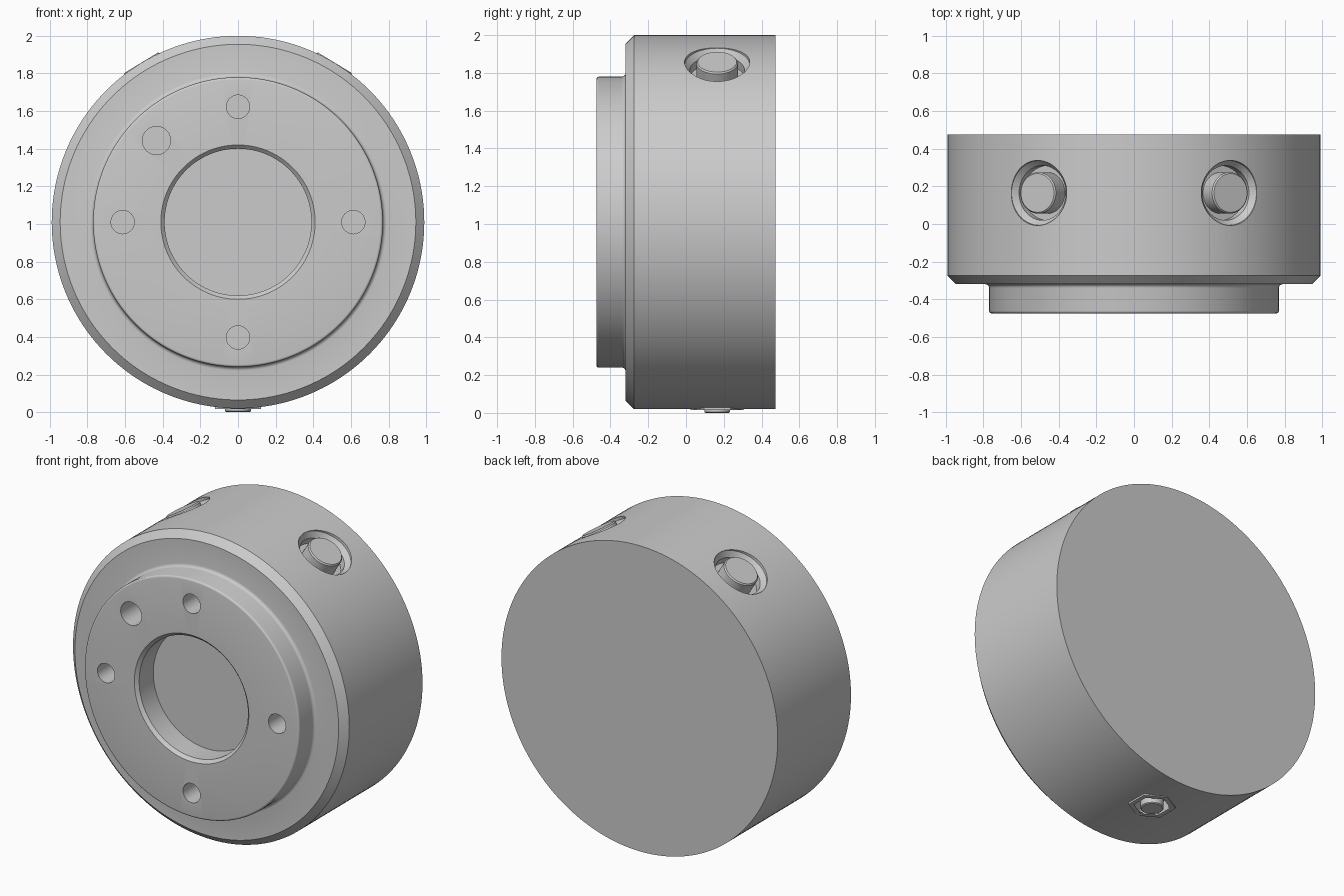
import bpy, bmesh, math
from mathutils import Matrix, Vector

if "Cube" in bpy.data.objects:
    bpy.data.objects.remove(bpy.data.objects["Cube"])

CZ, R, SCREW_Y = 1.01, 0.99, 0.165
UP_Y = Vector((0, 1, 0))


def revolve(name, profile, origin, axis, steps=128, turn=0.0):
    """Spin an (radius, height) profile about an axis; ends on the axis are closed."""
    bm = bmesh.new()
    verts = [bm.verts.new((r, 0, h)) for r, h in profile]
    edges = [bm.edges.new(p) for p in zip(verts, verts[1:])]
    bmesh.ops.spin(bm, geom=verts + edges, cent=(0, 0, 0), axis=(0, 0, 1),
                   angle=2 * math.pi, steps=steps)
    bmesh.ops.remove_doubles(bm, verts=bm.verts, dist=1e-5)
    bmesh.ops.recalc_face_normals(bm, faces=bm.faces)
    rot = Vector(axis).to_track_quat('Z', 'Y').to_matrix().to_4x4()
    bm.transform(Matrix.Translation(origin) @ rot @ Matrix.Rotation(turn, 4, 'Z'))
    mesh = bpy.data.meshes.new(name)
    bm.to_mesh(mesh)
    bm.free()
    obj = bpy.data.objects.new(name, mesh)
    bpy.context.collection.objects.link(obj)
    return obj


def smooth(obj, angle=30):
    bpy.ops.object.select_all(action='DESELECT')
    obj.select_set(True)
    bpy.context.view_layer.objects.active = obj
    bpy.ops.object.shade_smooth_by_angle(angle=math.radians(angle))


def cut(obj, cutters):
    bpy.context.view_layer.objects.active = obj
    for c in cutters:
        c.hide_render = True
        mod = obj.modifiers.new("cut", 'BOOLEAN')
        mod.operation, mod.solver, mod.object = 'DIFFERENCE', 'EXACT', c
        bpy.ops.object.modifier_apply(modifier=mod.name)
        bpy.data.objects.remove(c)


# Main body: drum with chamfered front, raised boss and central blind bore
edge = [(0.757 + 0.013 * math.sin(a), -0.462 - 0.013 * math.cos(a))
        for a in [math.radians(d) for d in (0, 22, 45, 68, 90)]]
fillet = [(0.79 - 0.02 * math.cos(a), -0.34 + 0.02 * math.sin(a))
          for a in [math.radians(d) for d in (0, 22, 45, 68, 90)]]
body = revolve("body", [(0, -0.31), (0.39, -0.31), (0.39, -0.455), (0.41, -0.475)]
               + edge + fillet
               + [(0.945, -0.32), (R, -0.275), (R, 0.475), (0, 0.475)],
               (0, 0, CZ), UP_Y, steps=160)

# Front face holes: four bolt holes and one larger pin hole
holes = [(0, 0.062), (90, 0.062), (180, 0.062), (270, 0.062), (135, 0.075)]
cutters = []
for deg, r in holes:
    a = math.radians(deg)
    pos = (0.613 * math.cos(a), 0, CZ + 0.613 * math.sin(a))
    cutters.append(revolve("hole_cutter", [(0, -0.6), (r, -0.6), (r, -0.2), (0, -0.2)],
                           pos, UP_Y, steps=40))

# Countersunk recesses for the two upper screws
screw_dirs = [Vector((s * math.sin(math.radians(31.2)), 0, math.cos(math.radians(31.2))))
              for s in (-1, 1)]
centre = Vector((0, SCREW_Y, CZ))
for d in screw_dirs:
    cutters.append(revolve("recess_cutter",
                           [(0, 0.89), (0.145, 0.89), (0.145, 0.94), (0.172, 0.972),
                            (0.176, 1.1), (0, 1.1)], centre, d, steps=64))

# Socket under the bottom nut
down = Vector((0, 0, -1))
cutters.append(revolve("socket_cutter", [(0, 0.92), (0.1, 0.92), (0.1, 1.1), (0, 1.1)],
                       centre, down, steps=48))
cut(body, cutters)
smooth(body)

# Upper screws
for d, side in zip(screw_dirs, ("left", "right")):
    smooth(revolve("upper_screw_" + side,
                   [(0, 0.87), (0.11, 0.87), (0.11, 0.983), (0.103, 0.991), (0, 0.991)],
                   centre, d, steps=48))

# Bottom hexagonal nut, corners pointing along y
revolve("bottom_nut", [(0.095, 0.93), (0.14, 0.93), (0.14, 0.994), (0.108, 0.994), (0.095, 0.93)],
        centre, down, steps=6, turn=math.radians(90))

# Bottom set screw
smooth(revolve("bottom_screw",
               [(0, 0.9), (0.068, 0.9), (0.068, 1.005), (0.062, 1.01), (0, 1.01)],
               centre, down, steps=40))
